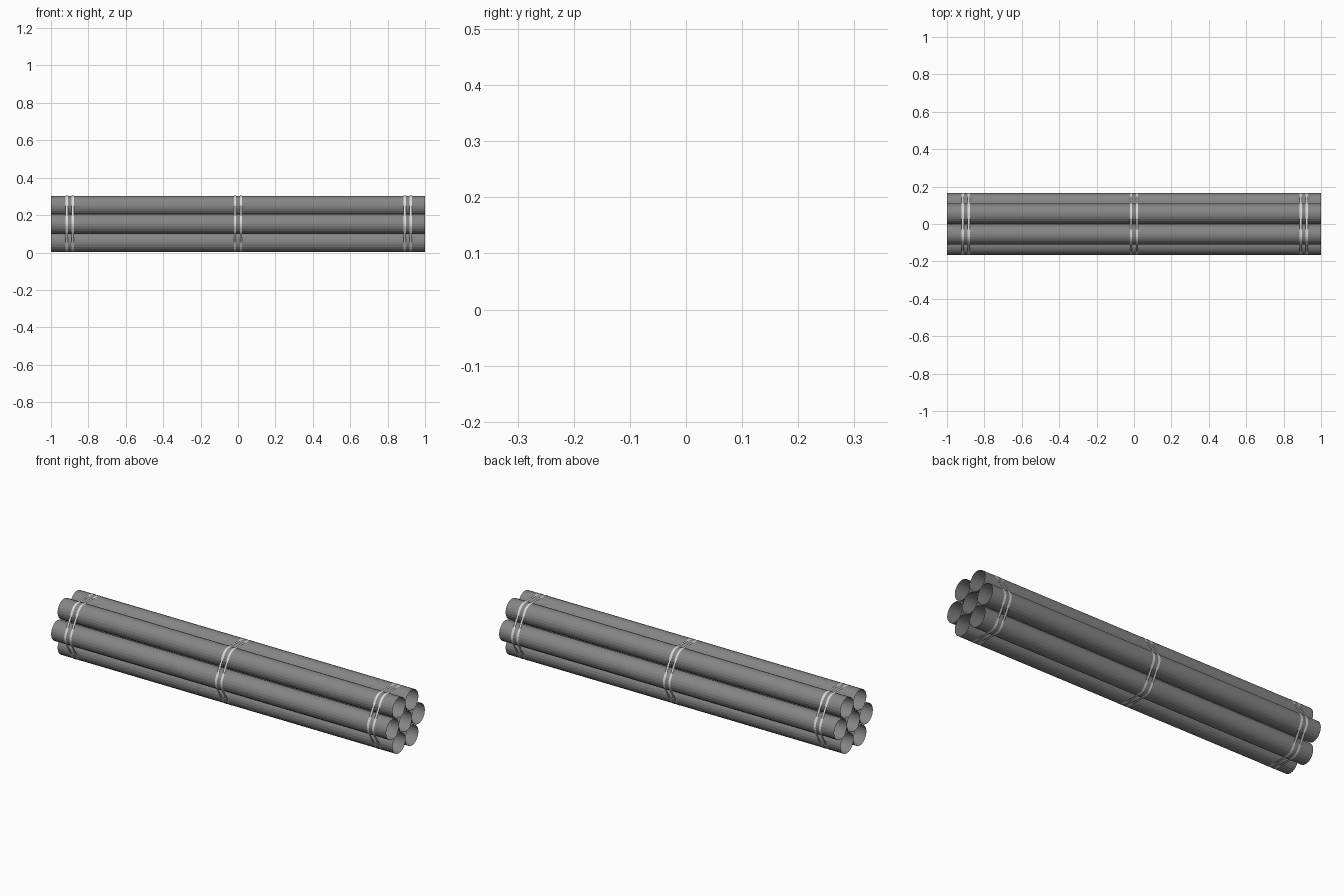
import bpy, bmesh, math

if "Cube" in bpy.data.objects:
    bpy.data.objects.remove(bpy.data.objects["Cube"])

R, PITCH, ZC, SIDES = 0.0545, 0.1105, 0.153, 24


def material(name, rgb):
    m = bpy.data.materials.new(name)
    m.diffuse_color = (*rgb, 1)
    m.use_nodes = True
    m.node_tree.nodes["Principled BSDF"].inputs["Base Color"].default_value = m.diffuse_color
    return m


STEEL = material("dark_grey_steel", (0.235, 0.24, 0.235))
STRAP = material("pale_strap", (0.70, 0.70, 0.70))


def sleeve(name, profile, x0, x1, mat):
    """Open-ended surface: closed (y, z) profile swept along x."""
    bm = bmesh.new()
    rings = [[bm.verts.new((x, y, z)) for y, z in profile] for x in (x0, x1)]
    n = len(profile)
    for i in range(n):
        j = (i + 1) % n
        bm.faces.new((rings[0][i], rings[0][j], rings[1][j], rings[1][i]))
    bmesh.ops.recalc_face_normals(bm, faces=bm.faces)
    # make normals point outwards
    bm.normal_update()
    f = bm.faces[0]
    c = f.calc_center_median()
    cy = sum(p[0] for p in profile) / n
    cz = sum(p[1] for p in profile) / n
    if f.normal.y * (c.y - cy) + f.normal.z * (c.z - cz) < 0:
        bmesh.ops.reverse_faces(bm, faces=bm.faces)
    me = bpy.data.meshes.new(name)
    bm.to_mesh(me)
    bm.free()
    me.materials.append(mat)
    ob = bpy.data.objects.new(name, me)
    bpy.context.collection.objects.link(ob)
    return ob


def polar(cy, cz, r, deg):
    a = math.radians(deg)
    return cy + r * math.cos(a), cz + r * math.sin(a)


# Seven hollow pipes, one in the middle and six around it
centres = [(0, ZC)] + [polar(0, ZC, PITCH, 60 * k) for k in range(6)]
for k, (cy, cz) in enumerate(centres):
    ring = [polar(cy, cz, R, 360 * i / SIDES) for i in range(SIDES)]
    sleeve(f"pipe_{k + 1}", ring, -1, 1, STEEL)

# Paired thin straps pulled tight around the bundle
hull = [polar(*centres[k + 1], R + 0.0008, 60 * k + d)
        for k in range(6) for d in (-30, -15, 0, 15, 30)]
for label, xc in (("left", -0.9), ("middle", 0), ("right", 0.907)):
    for side, dx in (("a", -0.016), ("b", 0.016)):
        sleeve(f"strap_{label}_{side}", hull, xc + dx - 0.006, xc + dx + 0.006, STRAP)
